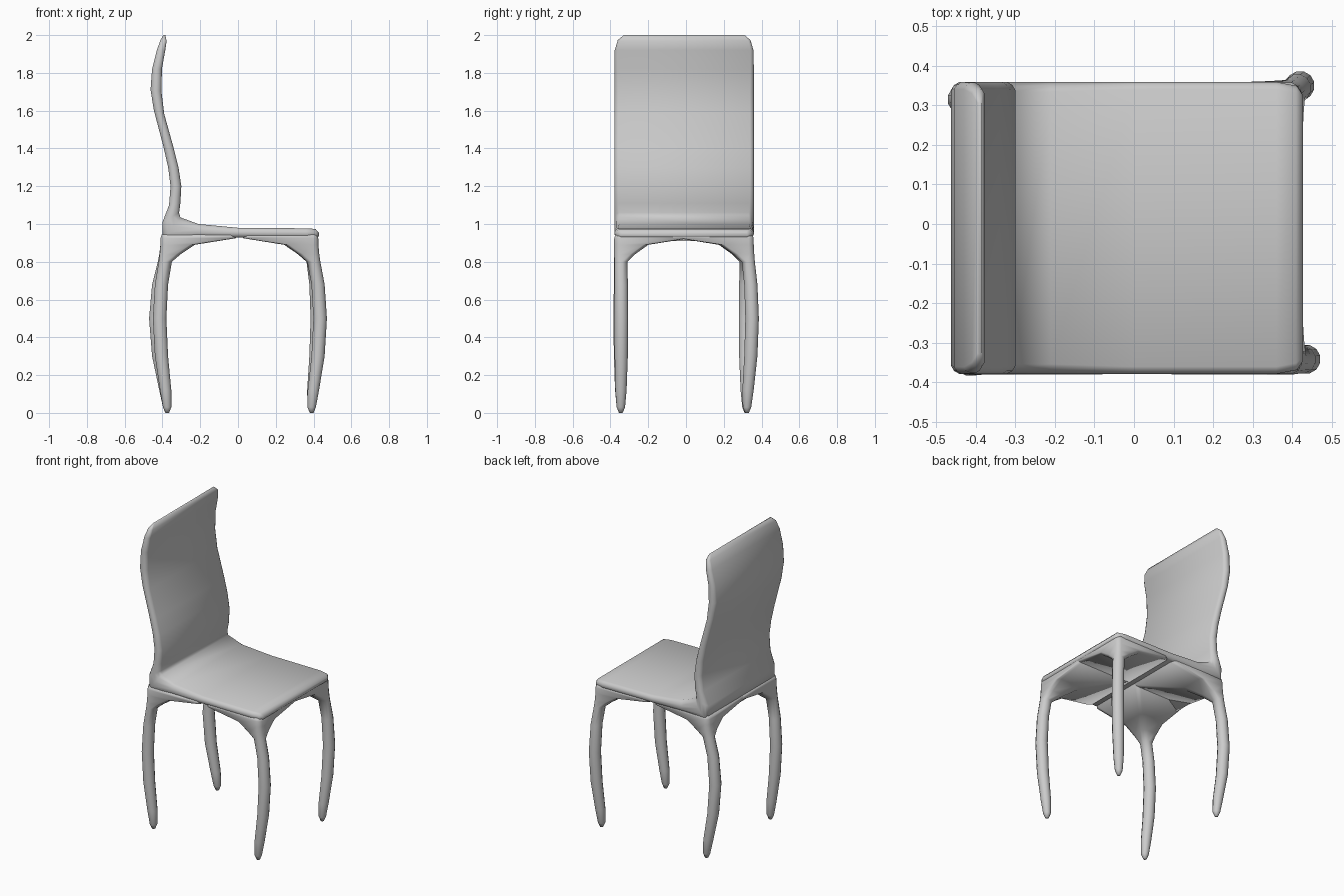
import bpy
import bmesh
from math import cos, sin, pi
from mathutils import Vector

if "Cube" in bpy.data.objects:
    bpy.data.objects.remove(bpy.data.objects["Cube"], do_unlink=True)

grey = bpy.data.materials.new("light grey")
grey.use_nodes = True
grey.diffuse_color = (0.6, 0.6, 0.6, 1)
grey.node_tree.nodes["Principled BSDF"].inputs["Base Color"].default_value = (0.6, 0.6, 0.6, 1)

SIDES = 12
CIRCLE = [(cos((i + 0.5) * 2 * pi / SIDES), sin((i + 0.5) * 2 * pi / SIDES)) for i in range(SIDES)]


def loft(name, rings):
    """Skin a closed, smooth solid over a list of point rings."""
    bm = bmesh.new()
    loops = [[bm.verts.new(p) for p in ring] for ring in rings]
    for a, b in zip(loops, loops[1:]):
        for i in range(SIDES):
            j = (i + 1) % SIDES
            bm.faces.new((a[i], a[j], b[j], b[i]))
    bm.faces.new(loops[0])
    bm.faces.new(loops[-1])
    bmesh.ops.recalc_face_normals(bm, faces=bm.faces)
    for face in bm.faces:
        face.smooth = True
    mesh = bpy.data.meshes.new(name)
    bm.to_mesh(mesh)
    bm.free()
    mesh.materials.append(grey)
    obj = bpy.data.objects.new(name, mesh)
    bpy.context.collection.objects.link(obj)
    return obj


# Seat and backrest: one rounded slab, upper x z, lower x z, half width
SLAB = [
    (0.428, 0.955, 0.428, 0.935, 0.335), (0.41, 0.974, 0.415, 0.925, 0.36),
    (0.36, 0.977, 0.36, 0.925, 0.37), (0, 0.98, 0, 0.928, 0.37),
    (-0.21, 1.0, -0.22, 0.925, 0.37), (-0.305, 1.035, -0.40, 0.91, 0.37),
    (-0.312, 1.06, -0.40, 1.01, 0.37), (-0.305, 1.11, -0.365, 1.10, 0.37),
    (-0.30, 1.2, -0.357, 1.2, 0.37), (-0.315, 1.3, -0.37, 1.3, 0.37),
    (-0.34, 1.4, -0.395, 1.41, 0.37), (-0.39, 1.58, -0.445, 1.6, 0.37),
    (-0.405, 1.7, -0.463, 1.71, 0.37), (-0.403, 1.82, -0.455, 1.82, 0.37),
    (-0.385, 1.92, -0.43, 1.92, 0.368), (-0.378, 1.97, -0.41, 1.975, 0.352),
    (-0.385, 2.0, -0.395, 2.0, 0.32),
]


def slab_ring(ux, uz, lx, lz, half):
    top, low = Vector((ux, 0, uz)), Vector((lx, 0, lz))
    mid, up = (top + low) / 2, (top - low) / 2
    r = min(up.length, 0.035)
    ring = []
    for c, s in CIRCLE:
        side = half - r if c > 0 else r - half
        ring.append(mid + up * s * 1.035 + Vector((0, side + r * c - 0.01, 0)))
    return ring


loft("seat_and_backrest", [slab_ring(*row) for row in SLAB])

# Legs: height, radius, share of the bow, inward spread into the seat gusset
LEG = [
    (0.0, 0.010, 0, 0), (0.03, 0.023, 0, 0), (0.12, 0.031, 0.2, 0),
    (0.3, 0.036, 0.75, 0), (0.5, 0.037, 1, 0), (0.68, 0.036, 0.75, 0),
    (0.8, 0.036, 0.25, 0), (0.84, 0.037, 0.1, 0.04), (0.89, 0.037, 0, 0.11),
    (0.925, 0.036, 0, 0.33), (0.945, 0.03, 0, 0.33),
]


def make_leg(name, x, y, bow_x, bow_y):
    sx, sy = (1 if x > 0 else -1), (1 if y > 0 else -1)
    rings = []
    for z, r, bow, spread in LEG:
        ring = []
        for c, s in CIRCLE:
            px = x + bow_x * bow + r * c - (sx * spread if c * sx < 0 else 0)
            py = y + bow_y * bow + r * s - (sy * spread if s * sy < 0 else 0)
            ring.append((px, py, z))
        rings.append(ring)
    loft(name, rings)


make_leg("front_left_leg", 0.39, 0.323, 0.03, 0.027)
make_leg("front_right_leg", 0.39, -0.345, 0.045, 0.003)
make_leg("back_left_leg", -0.375, 0.32, -0.06, -0.005)
make_leg("back_right_leg", -0.375, -0.345, -0.04, -0.003)
